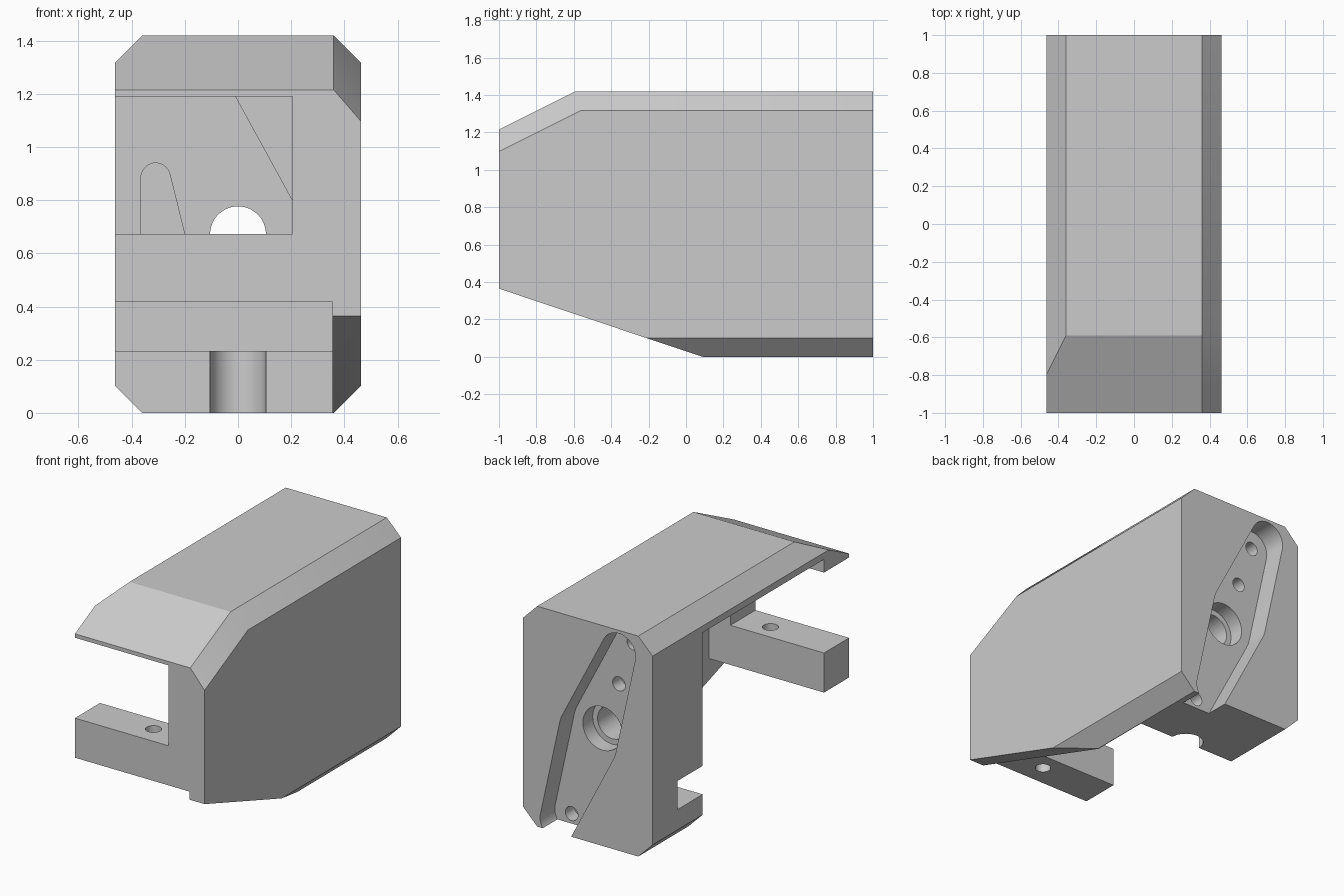
import bpy, bmesh, math
from mathutils import Vector

cube = bpy.data.objects.get("Cube")
if cube:
    bpy.data.objects.remove(cube, do_unlink=True)

grey = bpy.data.materials.new("plain grey")
grey.use_nodes = True
grey.diffuse_color = (0.6, 0.6, 0.6, 1)
grey.node_tree.nodes["Principled BSDF"].inputs["Base Color"].default_value = (0.6, 0.6, 0.6, 1)


def make(name, bm):
    bmesh.ops.recalc_face_normals(bm, faces=bm.faces)
    mesh = bpy.data.meshes.new(name)
    bm.to_mesh(mesh)
    bm.free()
    mesh.materials.append(grey)
    obj = bpy.data.objects.new(name, mesh)
    bpy.context.collection.objects.link(obj)
    return obj


def box(x0, x1, y0, y1, z0, z1):
    bm = bmesh.new()
    bmesh.ops.create_cube(bm, size=1)
    for v in bm.verts:
        v.co = (x1 if v.co.x > 0 else x0, y1 if v.co.y > 0 else y0, z1 if v.co.z > 0 else z0)
    return bm


def prism(outline, y0, y1):
    """Extrude an x-z outline along y."""
    bm = bmesh.new()
    face = bm.faces.new([bm.verts.new((x, y0, z)) for x, z in outline])
    grown = bmesh.ops.extrude_face_region(bm, geom=[face])["geom"]
    for v in grown:
        if isinstance(v, bmesh.types.BMVert):
            v.co.y = y1
    return bm


def arc(cx, cz, r, a0, a1, n=24):
    steps = [math.radians(a0 + (a1 - a0) * i / n) for i in range(n + 1)]
    return [(cx + r * math.cos(a), cz + r * math.sin(a)) for a in steps]


def bore_y(x, z, r, y0, y1):
    return prism(arc(x, z, r, 0, 352.5, 47), y0, y1)


def bore_z(x, y, r, z0, z1):
    bm = prism(arc(x, y, r, 0, 352.5, 47), z0, z1)
    for v in bm.verts:
        v.co = (v.co.x, v.co.z, v.co.y)
    return bm


def cut(bm):
    cutter = make("cutter", bm)
    cutter.hide_render = True
    mod = body.modifiers.new("cut", "BOOLEAN")
    mod.operation, mod.solver, mod.object = "DIFFERENCE", "EXACT", cutter
    bpy.ops.object.modifier_apply(modifier=mod.name)
    bpy.data.objects.remove(cutter, do_unlink=True)


# Outer envelope: block trimmed by the sloped nose and edge chamfers
W, H, C = 0.462, 1.42, 0.36
bm = box(-W, W, -1, 1, 0, H)
trims = [
    ((0, -1, 1.215), (0, -1, 2)),
    ((0, -1, 0.365), (0, -0.335, -1)),
    ((-C, 0, H), (-1, 0, 1)),
    ((C, 0, H), (1, 0, 1)),
    ((-C, 0, 0), (-1, 0, -1)),
    ((C, 0, 0), (1, 0, -1)),
    ((C, -1, 1.215), (1.15, -0.5, 1)),
]
for point, normal in trims:
    bmesh.ops.bisect_plane(bm, geom=bm.verts[:] + bm.edges[:] + bm.faces[:],
                           plane_co=point, plane_no=Vector(normal).normalized(), clear_outer=True)
    bmesh.ops.holes_fill(bm, edges=[e for e in bm.edges if e.is_boundary])
body = make("bracket_housing", bm)
bpy.context.view_layer.objects.active = body
body.select_set(True)

# Open interior, front window, space under the front bar, rear cross slot
WALL, FRAME, REAR, ROOF = 0.356, -0.745, 0.49, 1.275
cut(box(-1, WALL, FRAME, REAR, -1, ROOF))
cut(box(-1, 0.205, -2, FRAME + 0.1, 0.672, 1.19))
cut(box(-1, WALL, -2, FRAME + 0.1, -1, 0.417))
cut(box(-1, WALL, REAR - 0.1, 0.745, 0.233, 0.417))

# Corner pockets in the inner side of the rear wall
cut(prism([(-0.365, 0.4)] + arc(-0.31, 0.885, 0.055, 180, 15, 12)
          + [(-0.2, 0.67), (-0.2, 0.62), (-0.09, 0.4)], REAR - 0.1, 0.745))
cut(prism([(-0.055, ROOF), (WALL, 0.525), (WALL, ROOF)], REAR - 0.1, 0.745))

# Vertical groove in the rear foot
cut(bore_z(0, REAR, 0.105, -0.1, 0.3))

# Slanted recess on the back: hull around three circles
AX, TOP, MID, LOW = 0.22, 1.28, 0.672, 0.064
hull = bmesh.new()
for cx, cz, r in ((-AX, TOP, 0.12), (0, MID, 0.205), (AX, LOW, 0.12)):
    for x, z in arc(cx, cz, r, 0, 352.5, 47):
        for y in (0.85, 1.1):
            hull.verts.new((x, y, z))
bmesh.ops.convex_hull(hull, input=hull.verts)
bmesh.ops.delete(hull, geom=[v for v in hull.verts if not v.link_faces], context="VERTS")
bmesh.ops.dissolve_limit(hull, angle_limit=0.01, verts=hull.verts, edges=hull.edges)
cut(hull)

# Stepped centre bore and blind screw holes
cut(bore_y(0, MID, 0.14, 0.75, 1.05))
cut(bore_y(0, MID, 0.105, 0.3, 1.05))
for x, z in ((-AX, TOP), (-0.117, 0.99), (AX, LOW)):
    cut(bore_y(x, z, 0.045, 0.76, 1.05))

# Vertical screw holes in the roof and the front bar
cut(bore_z(0, -0.39, 0.047, 1.22, 1.6))
cut(bore_z(0, -0.86, 0.047, 0.3, 0.8))

bpy.ops.object.shade_smooth_by_angle(angle=math.radians(25))
